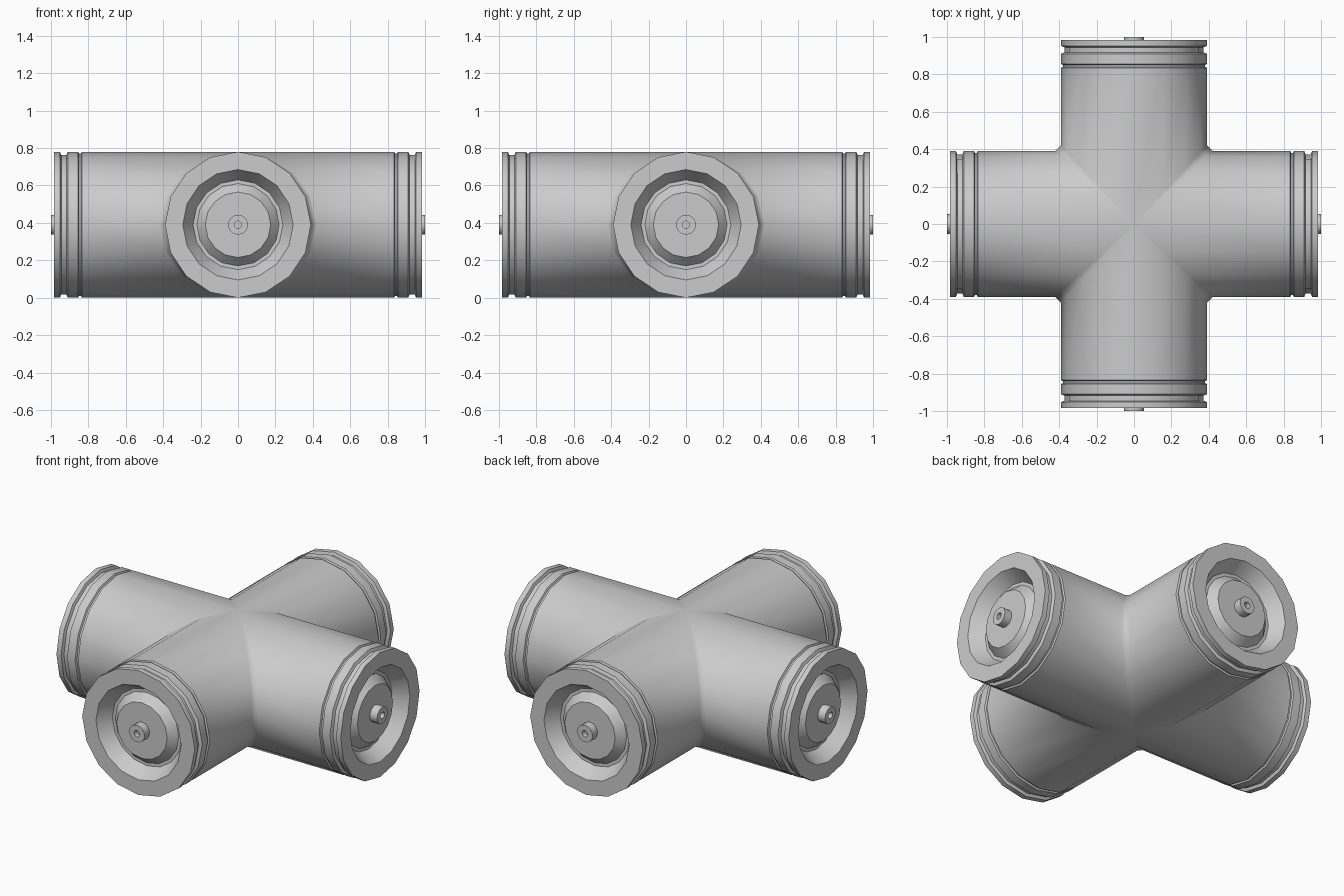
import bpy, bmesh, math
from mathutils import Matrix, Vector

if "Cube" in bpy.data.objects:
    bpy.data.objects.remove(bpy.data.objects["Cube"])

N = 16        # sides of each pipe
R = 0.39      # pipe radius, also the height of the pipe axes
FLARE = 1.08  # how far the crotch bevel runs along each arm
AXIS = Vector((0, 0, R))


def ring(bm, r, axial, turn):
    """Ring of vertices around the +x axis, turned about z; axial is a function of the local side offset."""
    verts = []
    for i in range(N):
        a = 2 * math.pi * i / N
        side, up = r * math.cos(a), r * math.sin(a)
        verts.append(bm.verts.new(turn @ Vector((axial(side), side, up)) + AXIS))
    return verts


def bridge(bm, a, b):
    for i in range(N):
        j = (i + 1) % N
        bm.faces.new((a[i], a[j], b[j], b[i]))


def lathe(bm, profile):
    rings = [ring(bm, r, lambda s, x=x: x, Matrix.Identity(3)) for x, r in profile]
    for a, b in zip(rings, rings[1:]):
        bridge(bm, a, b)
    return rings


def finish(bm, name, angle):
    bmesh.ops.remove_doubles(bm, verts=bm.verts, dist=1e-4)
    bmesh.ops.recalc_face_normals(bm, faces=bm.faces)
    mesh = bpy.data.meshes.new(name)
    bm.to_mesh(mesh)
    bm.free()
    ob = bpy.data.objects.new(name, mesh)
    bpy.context.collection.objects.link(ob)
    bpy.ops.object.select_all(action='DESELECT')
    ob.select_set(True)
    bpy.context.view_layer.objects.active = ob
    bpy.ops.object.shade_smooth_by_angle(angle=math.radians(angle))
    return ob


# cross-shaped body: four arms mitred at the centre, with tapering bevels in the crotches
bm = bmesh.new()
seams = []
for k in range(4):
    turn = Matrix.Rotation(k * math.pi / 2, 3, 'Z')
    seam = ring(bm, R, lambda s: abs(s) * FLARE, turn)
    bridge(bm, seam, ring(bm, R, lambda s: 0.835, turn))
    seams.append(seam)
q = N // 4
for k in range(4):
    here, nxt = seams[k], seams[(k + 1) % 4]
    for i in range(-q, q):
        m, n = N // 2 - i, N // 2 - i - 1
        loop = [here[i % N], here[(i + 1) % N], nxt[n % N], nxt[m % N]]
        bm.faces.new(loop)
bmesh.ops.remove_doubles(bm, verts=bm.verts, dist=1e-4)
finish(bm, "cross_body", 50)

# end fitting: grooved collar, recessed face and raised disc
bm = bmesh.new()
rings = lathe(bm, [(0.835, R), (0.84, 0.38), (0.85, 0.38), (0.855, R), (0.91, R),
                   (0.918, 0.372), (0.945, 0.372), (0.952, R), (0.984, R),
                   (0.984, 0.295), (0.90, 0.24), (0.90, 0.22), (0.95, 0.175),
                   (0.95, 0.053)])
# small hollow centre nub
nub = lathe(bm, [(0.95, 0.053), (1.0, 0.053), (1.0, 0.02), (0.97, 0.02)])
bm.faces.new(nub[-1])
cap = finish(bm, "end_fitting_1", 32)

# repeat the fitting on the other three arms
for k in range(1, 4):
    dup = cap.copy()
    dup.name = f"end_fitting_{k + 1}"
    dup.rotation_euler.z = k * math.pi / 2
    bpy.context.collection.objects.link(dup)
